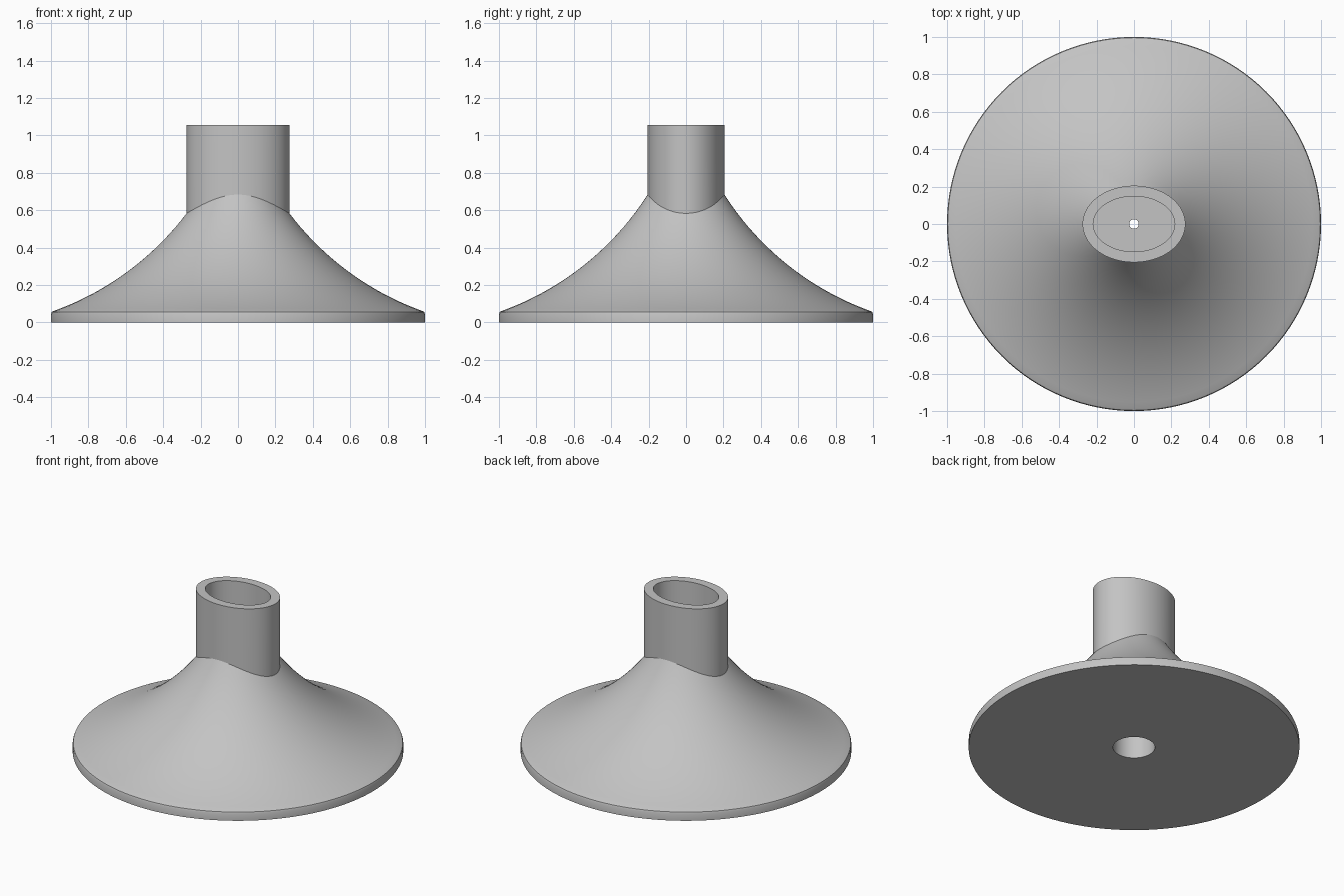
import bpy, bmesh
from math import sin, cos, pi, sqrt, hypot

if "Cube" in bpy.data.objects:
    bpy.data.objects.remove(bpy.data.objects["Cube"], do_unlink=True)

SEGMENTS = 128
TOP = 1.055
POCKET_FLOOR = 0.35
BORE_TOP = 0.2

grey = bpy.data.materials.new("plain grey")
grey.use_nodes = True
colour = (0.55, 0.55, 0.55, 1)
grey.diffuse_color = colour
grey.node_tree.nodes["Principled BSDF"].inputs["Base Color"].default_value = colour


def flare(r):
    """Height of the concave circular sweep at radius r."""
    return 1.52 - sqrt(1.55 ** 2 - (1.51 - r) ** 2)


def ellipse_radius(a, b, t):
    return 1 / hypot(cos(t) / a, sin(t) / b)


def ring(radius, height):
    """One loop of points; radius is a number or a function of angle,
    height a number or a function of radius."""
    points = []
    for i in range(SEGMENTS):
        t = 2 * pi * i / SEGMENTS
        r = radius(t) if callable(radius) else radius
        z = height(r) if callable(height) else height
        points.append((r * cos(t), r * sin(t), z))
    return points


def loft(name, rings):
    bm = bmesh.new()
    loops = [[bm.verts.new(p) for p in points] for points in rings]
    for low, high in zip(loops, loops[1:]):
        for i in range(SEGMENTS):
            j = (i + 1) % SEGMENTS
            bm.faces.new((low[i], low[j], high[j], high[i]))
    mesh = bpy.data.meshes.new(name)
    bm.to_mesh(mesh)
    bm.free()
    mesh.materials.append(grey)
    obj = bpy.data.objects.new(name, mesh)
    bpy.context.collection.objects.link(obj)
    bpy.ops.object.select_all(action='DESELECT')
    obj.select_set(True)
    bpy.context.view_layer.objects.active = obj
    bpy.ops.object.shade_smooth_by_angle(angle=pi / 6)
    return obj


def outer(t):
    return ellipse_radius(0.275, 0.205, t)


def inner(t):
    return ellipse_radius(0.218, 0.148, t)


def sweep(k):
    """Radius a fraction k of the way from the tube wall to the rim."""
    return lambda t: outer(t) + (0.985 - outer(t)) * k


# Flared base: underside bore, flat bottom, rounded rim, sweep up to the tube
steps = 24
loft("flared_base",
     [ring(0.025, BORE_TOP), ring(0.127, BORE_TOP), ring(0.127, 0),
      ring(1, 0), ring(1, 0.045), ring(0.996, 0.056)]
     + [ring(sweep(1 - i / steps), flare) for i in range(steps + 1)])

# Oval socket tube: outer wall, lip, pocket, floor and small through hole
loft("socket_tube",
     [ring(outer, flare), ring(outer, TOP), ring(inner, TOP),
      ring(inner, POCKET_FLOOR), ring(0.025, POCKET_FLOOR),
      ring(0.025, BORE_TOP)])
